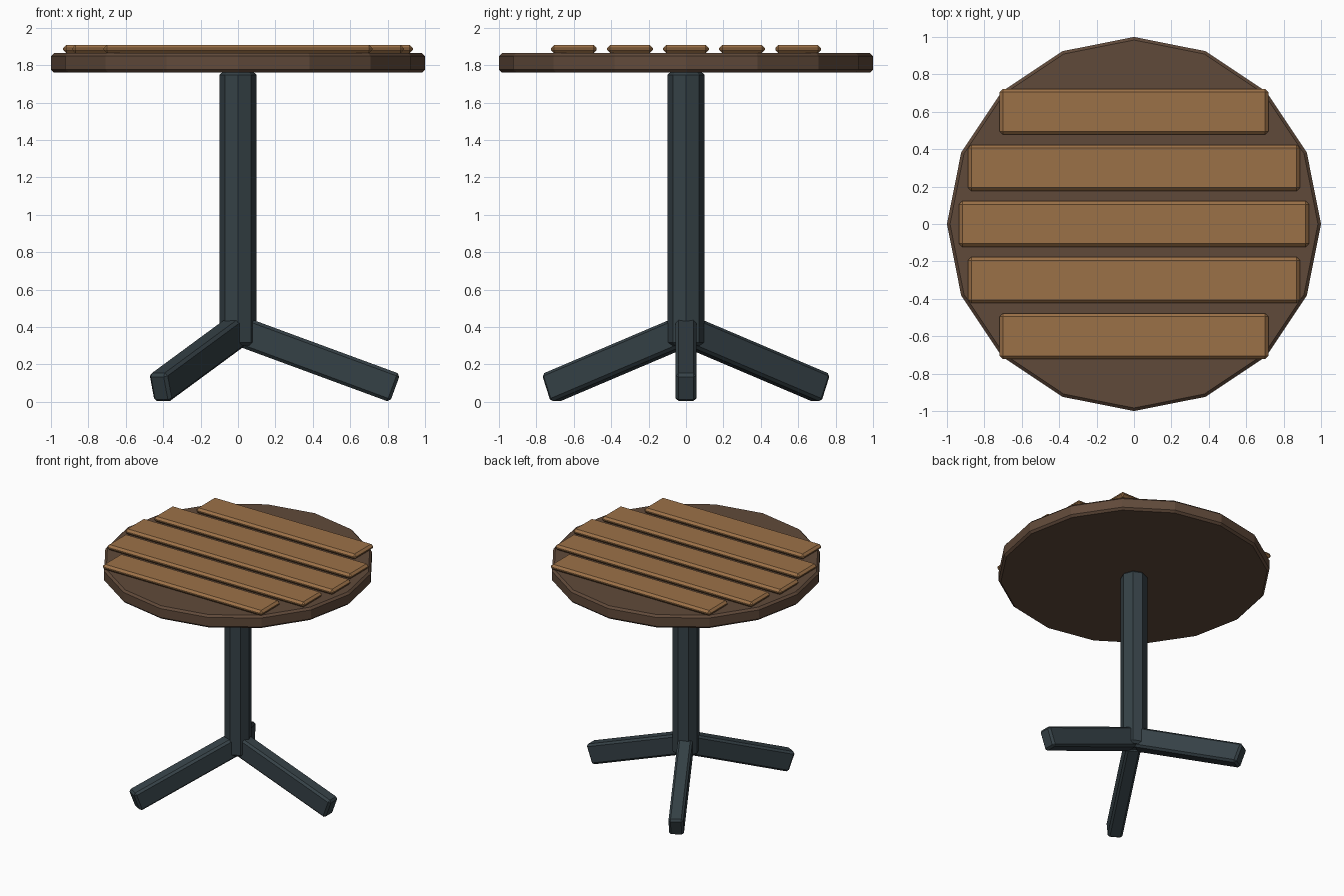
import bpy, bmesh
from math import pi, radians, sin, cos
from mathutils import Matrix, Vector

cube = bpy.data.objects.get("Cube")
if cube:
    bpy.data.objects.remove(cube, do_unlink=True)


def material(name, color):
    m = bpy.data.materials.new(name)
    m.use_nodes = True
    m.diffuse_color = (*color, 1)
    m.node_tree.nodes["Principled BSDF"].inputs["Base Color"].default_value = (*color, 1)
    return m


dark_wood = material("dark wood", (0.118, 0.068, 0.042))
light_wood = material("light wood", (0.33, 0.165, 0.064))
metal = material("dark blue grey metal", (0.036, 0.053, 0.062))


def finish(name, bm, mat, bevel, min_angle=0.5):
    """Chamfer the sharp edges and make the mesh an object."""
    edges = [e for e in bm.edges if e.calc_face_angle() > min_angle]
    bmesh.ops.bevel(bm, geom=edges, offset=bevel, segments=1, affect='EDGES')
    bmesh.ops.recalc_face_normals(bm, faces=bm.faces)
    mesh = bpy.data.meshes.new(name)
    bm.to_mesh(mesh)
    bm.free()
    mesh.materials.append(mat)
    obj = bpy.data.objects.new(name, mesh)
    bpy.context.collection.objects.link(obj)
    return obj


def prism(name, sides, radius, z0, z1, mat, bevel):
    bm = bmesh.new()
    bmesh.ops.create_cone(bm, cap_ends=True, segments=sides, radius1=radius,
                          radius2=radius, depth=z1 - z0,
                          matrix=Matrix.Translation((0, 0, (z0 + z1) / 2)))
    return finish(name, bm, mat, bevel, min_angle=1.0)


def beam(name, size, matrix, mat, bevel):
    bm = bmesh.new()
    bmesh.ops.create_cube(bm, size=1, matrix=Matrix.Diagonal((*size, 1)))
    obj = finish(name, bm, mat, bevel)
    obj.matrix_world = matrix
    return obj


# Round top and its post
prism("table_top", 16, 1.0, 1.76, 1.864, dark_wood, 0.016)
prism("post", 8, 0.1, 0.30, 1.765, metal, 0.018)

# Planks across the top, shorter towards the rim
half_lengths = (0.935, 0.887, 0.718)
for i in range(-2, 3):
    beam(f"plank_{i + 3}", (2 * half_lengths[abs(i)], 0.245, 0.043),
         Matrix.Translation((0, 0.3 * i, 1.886)), light_wood, 0.017)

# Three sloping legs around the post
tilt, length = radians(20.2), 0.86
end = Vector((0.84, 0, 0.073))
centre = end - Vector((cos(tilt), 0, -sin(tilt))) * length / 2
for k in range(3):
    turn = Matrix.Rotation(k * 2 * pi / 3, 4, 'Z')
    beam(f"leg_{k + 1}", (length, 0.11, 0.16),
         turn @ Matrix.Translation(centre) @ Matrix.Rotation(tilt, 4, 'Y'),
         metal, 0.016)
